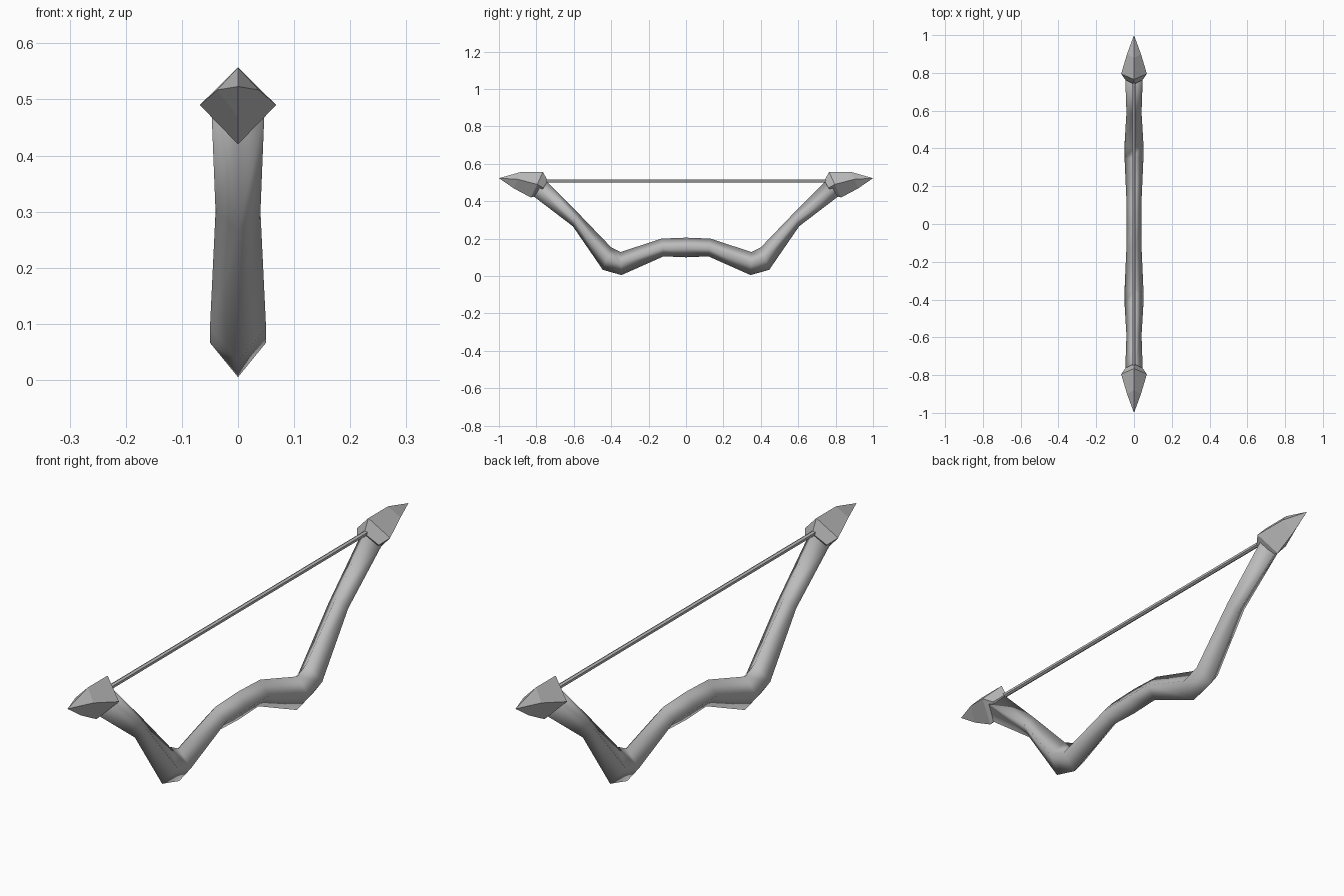
import bpy
import bmesh
import math

cube = bpy.data.objects.get("Cube")
if cube:
    bpy.data.objects.remove(cube, do_unlink=True)

grey = bpy.data.materials.new("plain grey")
grey.use_nodes = True
COLOUR = (0.5, 0.5, 0.5, 1)
grey.diffuse_color = COLOUR
grey.node_tree.nodes["Principled BSDF"].inputs["Base Color"].default_value = COLOUR


def finish(name, bm, smooth):
    bmesh.ops.recalc_face_normals(bm, faces=bm.faces)
    for f in bm.faces:
        f.smooth = smooth
    mesh = bpy.data.meshes.new(name)
    bm.to_mesh(mesh)
    bm.free()
    mesh.materials.append(grey)
    obj = bpy.data.objects.new(name, mesh)
    bpy.context.collection.objects.link(obj)
    return obj


def diamond(bm, top, side, bottom):
    """Four-cornered section; top and bottom are (y, z), side is (x, y, z)."""
    x, y, z = side
    return [bm.verts.new(p) for p in
            ((0, *top), (x, y, z), (0, *bottom), (-x, y, z))]


def bridge(bm, a, b):
    for i in range(4):
        j = (i + 1) % 4
        bm.faces.new((a[i], a[j], b[j], b[i]))


# Curved bow body: (top y, top z, bottom y, bottom z, half width)
half = [
    (0.13, 0.20, 0.12, 0.105, 0.04),
    (0.35, 0.128, 0.345, 0.005, 0.05),
    (0.40, 0.153, 0.445, 0.033, 0.05),
    (0.575, 0.335, 0.605, 0.266, 0.04),
    (0.76, 0.52, 0.82, 0.43, 0.047),
]
stations = [(-a, b, -c, d, w) for a, b, c, d, w in reversed(half)]
stations += [(0, 0.205, 0, 0.10, 0.04)] + half
bm = bmesh.new()
rings = [diamond(bm, (a, b), (w, (a + c) / 2, (b + d) / 2), (c, d))
         for a, b, c, d, w in stations]
for a, b in zip(rings, rings[1:]):
    bridge(bm, a, b)
bm.faces.new(rings[0])
bm.faces.new(rings[-1])
finish("bow_body", bm, True)

# Pointed end caps, one at each end
for name, s in (("front_tip", -1), ("back_tip", 1)):
    bm = bmesh.new()
    collar = diamond(bm, (s * 0.74, 0.51), (0.045, s * 0.762, 0.47), (s * 0.79, 0.43))
    wide = diamond(bm, (s * 0.765, 0.557), (0.068, s * 0.795, 0.49), (s * 0.83, 0.42))
    ridge = diamond(bm, (s * 0.88, 0.557), (0.037, s * 0.90, 0.517), (s * 0.92, 0.468))
    point = bm.verts.new((0, s, 0.523))
    bm.faces.new(collar)
    bridge(bm, collar, wide)
    bridge(bm, wide, ridge)
    for i in range(4):
        bm.faces.new((ridge[i], ridge[(i + 1) % 4], point))
    finish(name, bm, False)

# Straight string between the tips
bm = bmesh.new()
bmesh.ops.create_cone(bm, cap_ends=True, segments=6, radius1=0.009,
                      radius2=0.009, depth=1.54)
string = finish("bow_string", bm, False)
string.rotation_euler.x = math.pi / 2
string.location.z = 0.508
